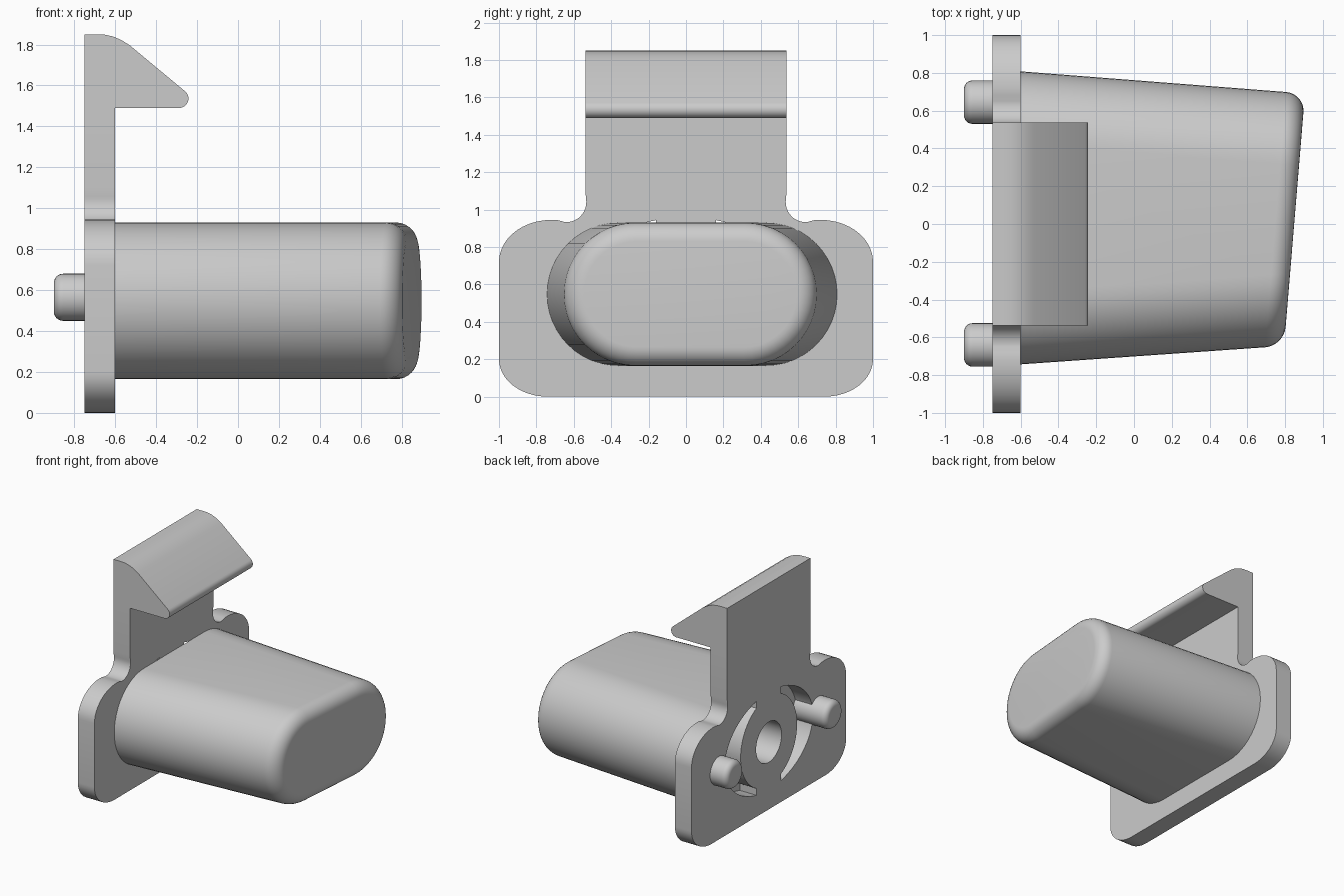
import bpy, bmesh
from math import sin, cos, pi, radians, asin

if "Cube" in bpy.data.objects:
    bpy.data.objects.remove(bpy.data.objects["Cube"])


def arc(cx, cy, rx, ry, a0, a1, n):
    return [(cx + rx * cos(radians(a0 + (a1 - a0) * i / n)),
             cy + ry * sin(radians(a0 + (a1 - a0) * i / n))) for i in range(n + 1)]


def loft(name, rings):
    """Skin a list of equal-length point rings and cap both ends."""
    bm = bmesh.new()
    rows = [[bm.verts.new(p) for p in ring] for ring in rings]
    n = len(rows[0])
    for a, b in zip(rows, rows[1:]):
        for i in range(n):
            j = (i + 1) % n
            bm.faces.new((a[i], a[j], b[j], b[i]))
    bm.faces.new(rows[0])
    bm.faces.new(rows[-1])
    bmesh.ops.recalc_face_normals(bm, faces=bm.faces)
    me = bpy.data.meshes.new(name)
    bm.to_mesh(me)
    bm.free()
    ob = bpy.data.objects.new(name, me)
    bpy.context.collection.objects.link(ob)
    return ob


def activate(ob):
    bpy.ops.object.select_all(action='DESELECT')
    ob.select_set(True)
    bpy.context.view_layer.objects.active = ob


def cut(ob, cutter):
    m = ob.modifiers.new("cut", 'BOOLEAN')
    m.operation, m.solver, m.object = 'DIFFERENCE', 'EXACT', cutter
    activate(ob)
    bpy.ops.object.modifier_apply(modifier=m.name)


def yz_prism(name, pts, x0, x1):
    return loft(name, [[(x, y, z) for y, z in pts] for x in (x0, x1)])


BACK, FRONT, ZC = -0.75, -0.6, 0.56

# Back plate with rounded ears and upright tab
half = arc(0.74, 0.2, 0.26, 0.2, -90, 0, 12)
half += arc(0.72, 0.72, 0.28, 0.225, 0, 98, 12)
half += arc(0.64, 1.04, 0.107, 0.107, -85, -190, 12)
half += [(0.538, 1.1), (0.538, 1.49)]
plate = yz_prism("back_plate", half + [(-y, z) for y, z in reversed(half)], BACK, FRONT)

# Hook along the top of the tab
hook_profile = [(BACK, 1.49), (FRONT, 1.49)] + arc(-0.288, 1.536, 0.046, 0.046, -90, 50, 10)
hook_profile += [(-0.53, 1.797), (-0.57, 1.822), (-0.61, 1.839), (-0.65, 1.848),
                 (-0.69, 1.85), (BACK, 1.85)]
hook = loft("hook", [[(x, y, z) for x, z in hook_profile] for y in (-0.538, 0.538)])


# Tapered plug with slanted, rounded end
def plug_ring(c, k, inset):
    x_mid = c
    top = 0.808 - 0.081 * (x_mid + 0.6) - inset
    bottom = -0.743 + 0.067 * (x_mid + 0.6) + inset
    r = 0.3825 - inset
    pts = arc(top - r, 0.5475, r, r, -90, 90, 24) + arc(bottom + r, 0.5475, r, r, 90, 270, 24)
    return [(c + k * y, y, z) for y, z in pts]


R, END, SLOPE = 0.1, 0.848, 0.083
rings = [plug_ring(FRONT, 0, 0)]
for i in range(9):
    t = pi / 2 * i / 8
    rings.append(plug_ring(END - R + R * sin(t), SLOPE, R * (1 - cos(t))))
plug = loft("plug", rings)

# Screw hole through the plate into the plug
hole = yz_prism("hole_cutter", arc(0, ZC - 0.01, 0.165, 0.165, 0, 352.5, 47), -0.85, -0.2)
cut(plate, hole)
cut(plug, hole)
cutters = [hole]

# Two crescent slots around the screw hole
outer_end = asin(0.9598) * 180 / pi
inner_end = asin(0.8988) * 180 / pi
crescent = arc(0, ZC, 0.57, 0.4, -outer_end, outer_end, 28)
crescent += arc(0, ZC, 0.365, 0.365, inner_end, -inner_end, 28)
for side in (1, -1):
    slot = yz_prism("slot_cutter", [(side * y, z) for y, z in crescent], -0.85, -0.55)
    cut(plate, slot)
    cutters.append(slot)
for c in cutters:
    bpy.data.objects.remove(c, do_unlink=True)


# Locating pins on the back
def pin_ring(x, r, y):
    return [(x, py, pz) for py, pz in arc(y, 0.565, r, r, 0, 348.75, 31)]


pins = []
for name, y in (("pin_left", 0.645), ("pin_right", -0.64)):
    f = 0.045
    steps = [pi / 2 * i / 6 for i in range(7)]
    pins.append(loft(name, [pin_ring(-0.6, 0.115, y)] + [
        pin_ring(-0.9 + f - f * sin(t), 0.115 - f + f * cos(t), y) for t in steps]))

for ob in [plate, hook, plug] + pins:
    activate(ob)
    bpy.ops.object.shade_smooth_by_angle(angle=radians(30))
